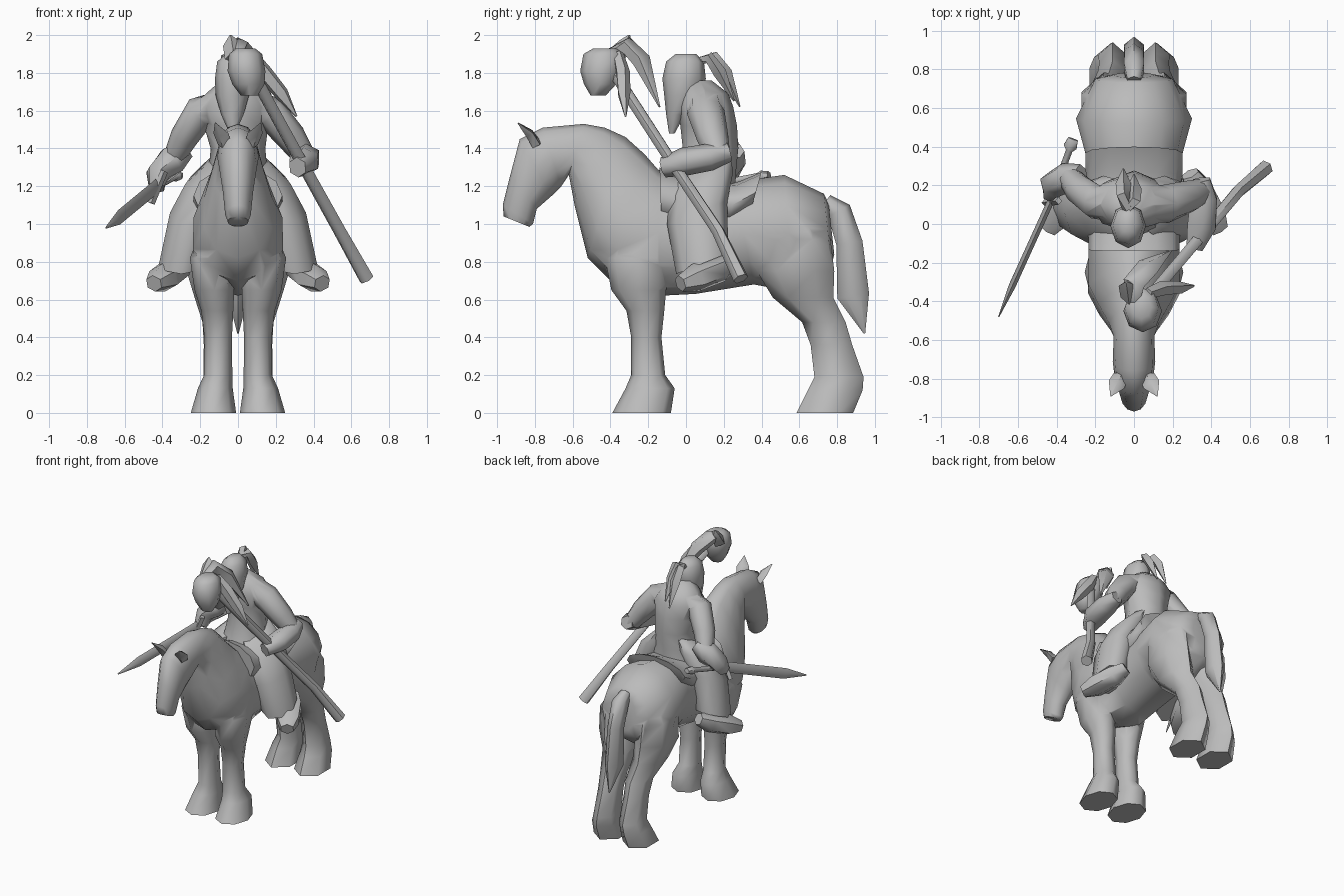
import bpy, bmesh, math
from mathutils import Vector as V

grey = bpy.data.materials.new("stone_grey")
grey.diffuse_color = (0.5, 0.5, 0.5, 1)


def loft(name, rings, n=8, angle=60):
    """Skin closed rings (centre, u axis, v axis, egg): egg widens the lower half."""
    bm = bmesh.new()
    loops = []
    for c, u, v, *egg in rings:
        k = egg[0] if egg else 0
        angs = [2 * math.pi * i / n for i in range(n)]
        loops.append([bm.verts.new(c + u * math.sin(a) * (1 - k * math.cos(a)) + v * math.cos(a))
                      for a in angs])
    for a, b in zip(loops, loops[1:]):
        for i in range(n):
            j = (i + 1) % n
            bm.faces.new((a[i], a[j], b[j], b[i]))
    bm.faces.new(loops[0])
    bm.faces.new(loops[-1][::-1])
    bmesh.ops.recalc_face_normals(bm, faces=bm.faces)
    me = bpy.data.meshes.new(name)
    bm.to_mesh(me)
    bm.free()
    me.materials.append(grey)
    for p in me.polygons:
        p.use_smooth = True
    me.set_sharp_from_angle(angle=math.radians(angle))
    ob = bpy.data.objects.new(name, me)
    bpy.context.collection.objects.link(ob)
    return ob


def spine(name, rows, n=12):
    """Symmetric body: rows of top y, z, bottom y, z, half width, egg."""
    rings = []
    for ty, tz, by, bz, w, *egg in rows:
        t, b = V((0, ty, tz)), V((0, by, bz))
        rings.append(((t + b) / 2, V((w, 0, 0)), (t - b) / 2, *egg))
    return loft(name, rings, n)


def stack(name, rows, n=8, s=1, tilt=0):
    """Horizontal rings: x, y, z, x radius, y radius."""
    return loft(name, [(V((s * x, y, z)), V((rx, 0, 0)), V((0, ry, tilt * ry)))
                       for x, y, z, rx, ry in rows], n)


def limb(name, rows, n=6, ref=(0, 0, 1), s=1):
    """Rings square to a path: x, y, z, sideways radius, radius towards ref."""
    pts = [V((s * r[0], r[1], r[2])) for r in rows]
    rings = []
    for i, p in enumerate(pts):
        t = (pts[min(i + 1, len(pts) - 1)] - pts[max(i - 1, 0)]).normalized()
        side = t.cross(V(ref)).normalized()
        up = side.cross(t)
        rings.append((p, side * rows[i][3], up * rows[i][4]))
    return loft(name, rings, n)


def merge(body, parts):
    """Union the parts into the body as one skin."""
    for p in parts:
        m = body.modifiers.new("union", 'BOOLEAN')
        m.operation, m.solver, m.object = 'UNION', 'EXACT', p
    bpy.context.view_layer.update()
    dg = bpy.context.evaluated_depsgraph_get()
    me = bpy.data.meshes.new_from_object(body.evaluated_get(dg))
    body.modifiers.clear()
    body.data = me
    me.set_sharp_from_angle(angle=math.radians(65))
    for p in parts:
        bpy.data.objects.remove(p)


# Horse trunk, neck and head in one skin
horse = spine("horse_body", [
    (0.755, 1.11, 0.785, 0.84, 0.10), (0.73, 1.16, 0.77, 0.78, 0.20),
    (0.52, 1.26, 0.57, 0.64, 0.30), (0.25, 1.22, 0.36, 0.68, 0.235),
    (0.02, 1.19, 0.05, 0.63, 0.23), (-0.15, 1.29, -0.14, 0.62, 0.235, 0.25),
    (-0.22, 1.37, -0.40, 0.70, 0.235, 0.35), (-0.32, 1.46, -0.52, 0.82, 0.18, 0.3),
    (-0.43, 1.51, -0.59, 1.10, 0.13, 0.15), (-0.54, 1.53, -0.62, 1.26, 0.105),
    (-0.76, 1.51, -0.66, 1.20, 0.11), (-0.88, 1.45, -0.71, 1.15, 0.10),
    (-0.93, 1.26, -0.79, 1.08, 0.08), (-0.97, 1.10, -0.81, 1.00, 0.068),
    (-0.965, 1.04, -0.83, 0.985, 0.055)])

legs = []
for s, side in ((1, "left"), (-1, "right")):
    # Horse legs and ears
    legs.append(stack("front_leg_" + side, [
        (0.12, -0.25, 0.95, 0.08, 0.12), (0.145, -0.25, 0.82, 0.11, 0.18),
        (0.125, -0.25, 0.65, 0.105, 0.145), (0.11, -0.215, 0.54, 0.085, 0.10),
        (0.105, -0.21, 0.40, 0.073, 0.08), (0.105, -0.20, 0.20, 0.075, 0.09),
        (0.12, -0.19, 0.13, 0.092, 0.13), (0.13, -0.235, 0.0, 0.12, 0.155)], s=s))
    legs.append(stack("hind_leg_" + side, [
        (0.12, 0.57, 1.06, 0.09, 0.12), (0.16, 0.575, 0.92, 0.13, 0.19),
        (0.155, 0.58, 0.75, 0.135, 0.205), (0.13, 0.62, 0.61, 0.115, 0.16),
        (0.11, 0.73, 0.48, 0.09, 0.115), (0.11, 0.77, 0.36, 0.082, 0.11),
        (0.11, 0.81, 0.19, 0.085, 0.13), (0.12, 0.79, 0.12, 0.10, 0.145),
        (0.125, 0.735, 0.0, 0.12, 0.15)], n=6, s=s))
    limb("ear_" + side, [(0.07, -0.79, 1.42, 0.04, 0.03), (0.09, -0.83, 1.48, 0.045, 0.025),
                         (0.12, -0.89, 1.535, 0.003, 0.003)], 4, s=s)

    # Rider robe legs and boots
    stack("robe_leg_" + side, [
        (0.09, 0.09, 1.32, 0.07, 0.14), (0.16, 0.08, 1.21, 0.12, 0.17),
        (0.235, 0.06, 1.06, 0.125, 0.16), (0.30, 0.085, 0.79, 0.118, 0.137)], s=s, tilt=0.4)
    limb("boot_" + side, [(0.29, 0.26, 0.81, 0.05, 0.045), (0.33, 0.18, 0.765, 0.085, 0.075),
                          (0.395, 0.05, 0.715, 0.09, 0.075), (0.445, -0.03, 0.685, 0.05, 0.045)],
         s=s)
merge(horse, legs)

# Tail
limb("tail", [(0, 0.74, 1.12, 0.04, 0.04), (0, 0.81, 1.07, 0.06, 0.065),
              (0, 0.865, 0.90, 0.055, 0.07), (0, 0.885, 0.62, 0.06, 0.085),
              (0, 0.945, 0.42, 0.004, 0.004)], ref=(0, 1, 0))

# Saddle with raised back
spine("saddle", [(-0.14, 1.30, -0.13, 1.00, 0.235), (0.08, 1.21, 0.06, 0.94, 0.24),
                 (0.27, 1.22, 0.22, 0.98, 0.25), (0.40, 1.275, 0.34, 1.06, 0.25)])

# Rider torso with wide shoulders
torso = stack("torso", [
    (0, 0.09, 1.15, 0.20, 0.17), (0, 0.10, 1.28, 0.155, 0.165), (0, 0.13, 1.40, 0.145, 0.147),
    (-0.01, 0.12, 1.52, 0.17, 0.15), (-0.02, 0.105, 1.62, 0.205, 0.145),
    (-0.02, 0.10, 1.69, 0.15, 0.125), (-0.03, 0.075, 1.76, 0.06, 0.06)])

# Masked head, with ponytail
stack("rider_head", [
    (-0.03, 0.0, 1.90, 0.035, 0.055), (-0.03, -0.005, 1.86, 0.08, 0.10),
    (-0.03, -0.01, 1.77, 0.092, 0.115), (-0.03, -0.02, 1.68, 0.088, 0.095),
    (-0.03, -0.055, 1.58, 0.06, 0.05), (-0.03, -0.075, 1.48, 0.015, 0.015)])
for x, dy, z in ((-0.055, 0.0, 0.0), (0.0, -0.03, 0.03)):
    limb("ponytail", [(-0.03, 0.06, 1.86, 0.02, 0.025), (x, 0.15 + dy, 1.885, 0.035, 0.03),
                      (x, 0.21 + dy, 1.80, 0.04, 0.035), (x, 0.285 + dy, 1.62 + z, 0.005, 0.004)],
         4, (0, 1, 0.3))

# Arm on the staff side
arm_a = limb("staff_upper_arm", [
    (0.06, 0.10, 1.64, 0.08, 0.09), (0.17, 0.105, 1.59, 0.09, 0.10),
    (0.28, 0.14, 1.46, 0.08, 0.085), (0.35, 0.17, 1.36, 0.06, 0.065)], n=8, ref=(0, 1, 0))
limb("staff_forearm", [(0.35, 0.23, 1.38, 0.05, 0.05), (0.36, 0.13, 1.355, 0.08, 0.072),
                       (0.35, -0.01, 1.33, 0.085, 0.075), (0.315, -0.12, 1.30, 0.05, 0.055)])

# Arm on the sword side
arm_b = limb("sword_upper_arm", [
    (-0.08, 0.10, 1.63, 0.08, 0.09), (-0.20, 0.115, 1.59, 0.09, 0.09),
    (-0.285, 0.18, 1.46, 0.075, 0.08), (-0.33, 0.235, 1.37, 0.06, 0.065)], n=8, ref=(0, 1, 0))
limb("sword_forearm", [(-0.27, 0.26, 1.39, 0.05, 0.05), (-0.35, 0.24, 1.335, 0.088, 0.08),
                       (-0.425, 0.20, 1.26, 0.068, 0.075), (-0.43, 0.15, 1.19, 0.045, 0.045)],
     ref=(0, 1, 0))
merge(torso, [arm_a, arm_b])

# Sword
limb("sword_blade", [(-0.43, 0.12, 1.20, 0.018, 0.04), (-0.63, -0.32, 1.035, 0.018, 0.04),
                     (-0.70, -0.48, 0.98, 0.003, 0.005)], 4)
limb("sword_guard", [(-0.39, 0.12, 1.28, 0.02, 0.02), (-0.46, 0.11, 1.11, 0.02, 0.02)],
     4, (0, 1, 0))
limb("sword_grip", [(-0.43, 0.12, 1.20, 0.02, 0.02), (-0.335, 0.38, 1.25, 0.02, 0.02),
                    (-0.33, 0.40, 1.253, 0.04, 0.03), (-0.315, 0.44, 1.26, 0.03, 0.02)])

# Staff topped with a hairy mask
limb("staff", [(0.68, 0.29, 0.71, 0.042, 0.042), (0.54, 0.17, 0.96, 0.035, 0.035),
               (0.34, -0.07, 1.32, 0.033, 0.033), (0.06, -0.40, 1.83, 0.033, 0.033)])
stack("staff_mask", [
    (0.04, -0.43, 1.93, 0.05, 0.06), (0.04, -0.435, 1.90, 0.088, 0.108),
    (0.045, -0.45, 1.81, 0.10, 0.11), (0.055, -0.455, 1.74, 0.085, 0.085),
    (0.06, -0.465, 1.68, 0.045, 0.04)])
limb("mask_hair_back", [(0.0, -0.40, 1.90, 0.03, 0.03), (0.0, -0.31, 1.94, 0.06, 0.05),
                        (0.07, -0.23, 1.86, 0.06, 0.05), (0.19, -0.14, 1.62, 0.005, 0.005)],
     5, (0, 0.4, 1))
limb("mask_hair_side", [(0.07, -0.36, 1.90, 0.03, 0.03), (0.14, -0.335, 1.80, 0.045, 0.04),
                        (0.23, -0.33, 1.69, 0.04, 0.035), (0.31, -0.32, 1.57, 0.005, 0.005)],
     5, (0, 1, 0))
limb("mask_crest", [(-0.02, -0.38, 1.88, 0.05, 0.05), (-0.03, -0.32, 1.95, 0.05, 0.04),
                    (-0.04, -0.30, 2.0, 0.005, 0.005)], 4, (0, 1, 0))
